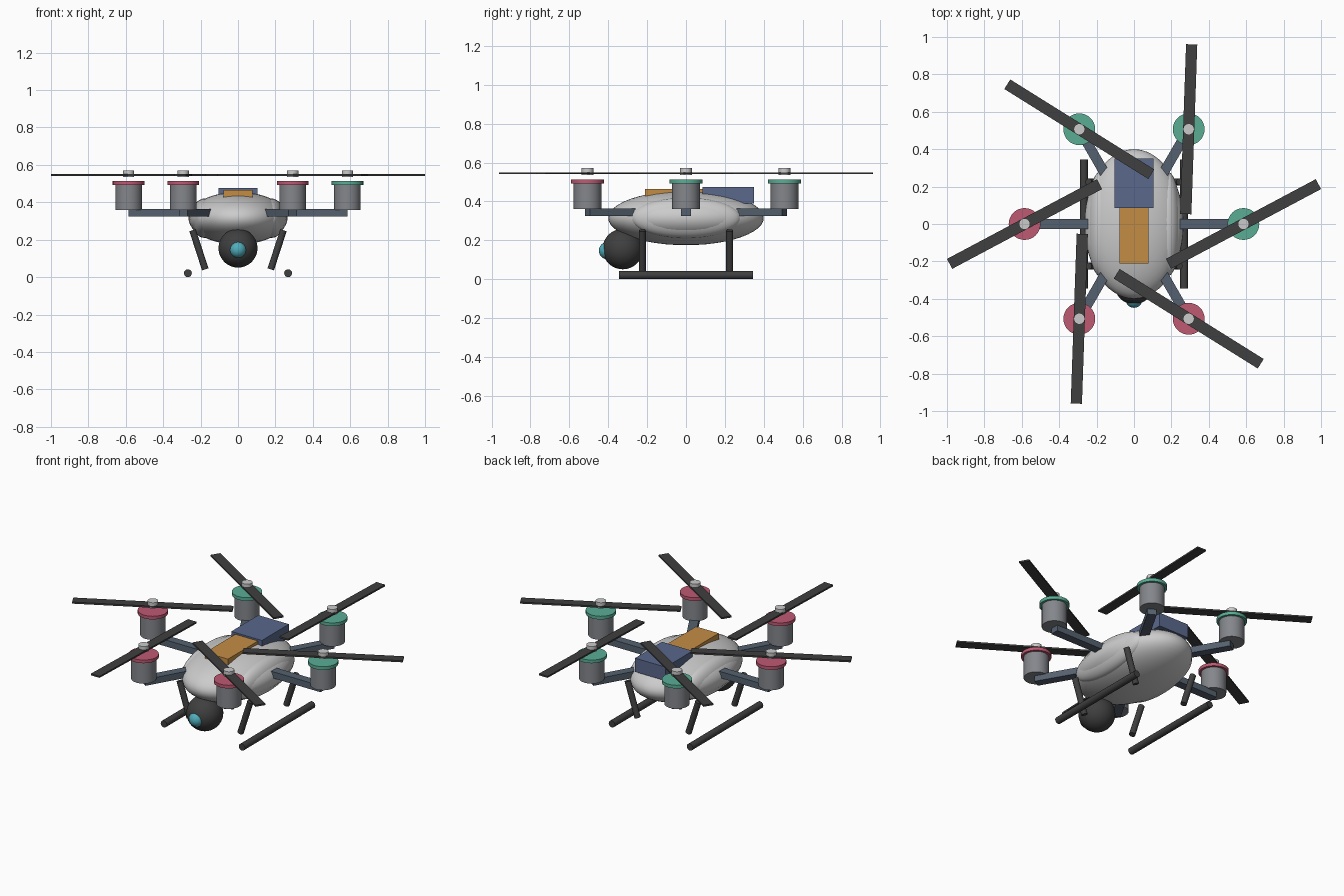
import bpy
from math import radians, cos, sin, pi

if "Cube" in bpy.data.objects:
    bpy.data.objects.remove(bpy.data.objects["Cube"])


def material(name, rgb):
    m = bpy.data.materials.new(name)
    m.diffuse_color = (*rgb, 1)
    m.use_nodes = True
    m.node_tree.nodes["Principled BSDF"].inputs["Base Color"].default_value = m.diffuse_color
    return m


DARK = material("dark", (0.05, 0.05, 0.05))
SLATE = material("slate", (0.09, 0.12, 0.16))
BLUE = material("blue", (0.10, 0.14, 0.26))
ORANGE = material("orange", (0.55, 0.27, 0.06))
RED = material("red", (0.52, 0.10, 0.17))
GREEN = material("green", (0.10, 0.42, 0.30))
TEAL = material("teal", (0.08, 0.42, 0.50))
STEEL = material("steel", (0.23, 0.24, 0.26))


def finish(name, mat, smooth=True):
    o = bpy.context.object
    o.name = name
    if mat:
        o.data.materials.append(mat)
    bpy.ops.object.transform_apply(location=False, rotation=False, scale=True)
    if smooth:
        bpy.ops.object.shade_smooth_by_angle(angle=radians(35))
    return o


def box(name, loc, size, mat=None, rot=(0, 0, 0)):
    bpy.ops.mesh.primitive_cube_add(size=1, location=loc, rotation=rot)
    bpy.context.object.scale = size
    return finish(name, mat, False)


def cylinder(name, loc, r, h, mat=None, rot=(0, 0, 0)):
    bpy.ops.mesh.primitive_cylinder_add(vertices=32, radius=r, depth=h, location=loc, rotation=rot)
    return finish(name, mat)


def ellipsoid(name, loc, radii, mat=None):
    bpy.ops.mesh.primitive_uv_sphere_add(segments=48, ring_count=24, radius=1, location=loc)
    bpy.context.object.scale = radii
    return finish(name, mat)


# Fuselage with top hatch and battery
ellipsoid("body", (0, 0, 0.315), (0.265, 0.4, 0.14))
box("top_hatch", (0, -0.06, 0.435), (0.156, 0.30, 0.06), ORANGE)
box("battery", (0, 0.217, 0.433), (0.21, 0.265, 0.085), BLUE)

# Camera ball and lens
ellipsoid("camera_ball", (0, -0.325, 0.155), (0.104, 0.104, 0.104), DARK)
ellipsoid("camera_lens", (0, -0.403, 0.147), (0.045, 0.045, 0.045), TEAL)

# Six arms with motors and propellers
R = 0.585
for i in range(6):
    a = i * pi / 3
    x, y = R * cos(a), R * sin(a)
    arm_mid = (R + 0.12) / 2
    box(f"arm_{i}", (arm_mid * cos(a), arm_mid * sin(a), 0.345), (R - 0.12, 0.053, 0.04), SLATE, (0, 0, a))
    cylinder(f"motor_{i}", (x, y, 0.428), 0.071, 0.136, STEEL)
    cylinder(f"motor_band_{i}", (x, y, 0.503), 0.085, 0.02, GREEN if i < 3 else RED)
    cylinder(f"propeller_hub_{i}", (x, y, 0.553), 0.03, 0.036)
    box(f"propeller_{i}", (x, y, 0.545), (0.908, 0.06, 0.01), DARK, (0, 0, a + radians(28)))

# Side fairings, skids and inward-leaning struts
for s, side in ((-1, "left"), (1, "right")):
    ellipsoid(f"{side}_fairing", (s * 0.18, 0, 0.315), (0.07, 0.28, 0.105))
    cylinder(f"{side}_skid", (s * 0.268, 0, 0.021), 0.021, 0.69, DARK, (pi / 2, 0, 0))
    for y, end in ((-0.225, "front"), (0.225, "back")):
        cylinder(f"{side}_{end}_strut", (s * 0.209, y, 0.146), 0.018, 0.22, DARK, (0, s * radians(18), 0))
